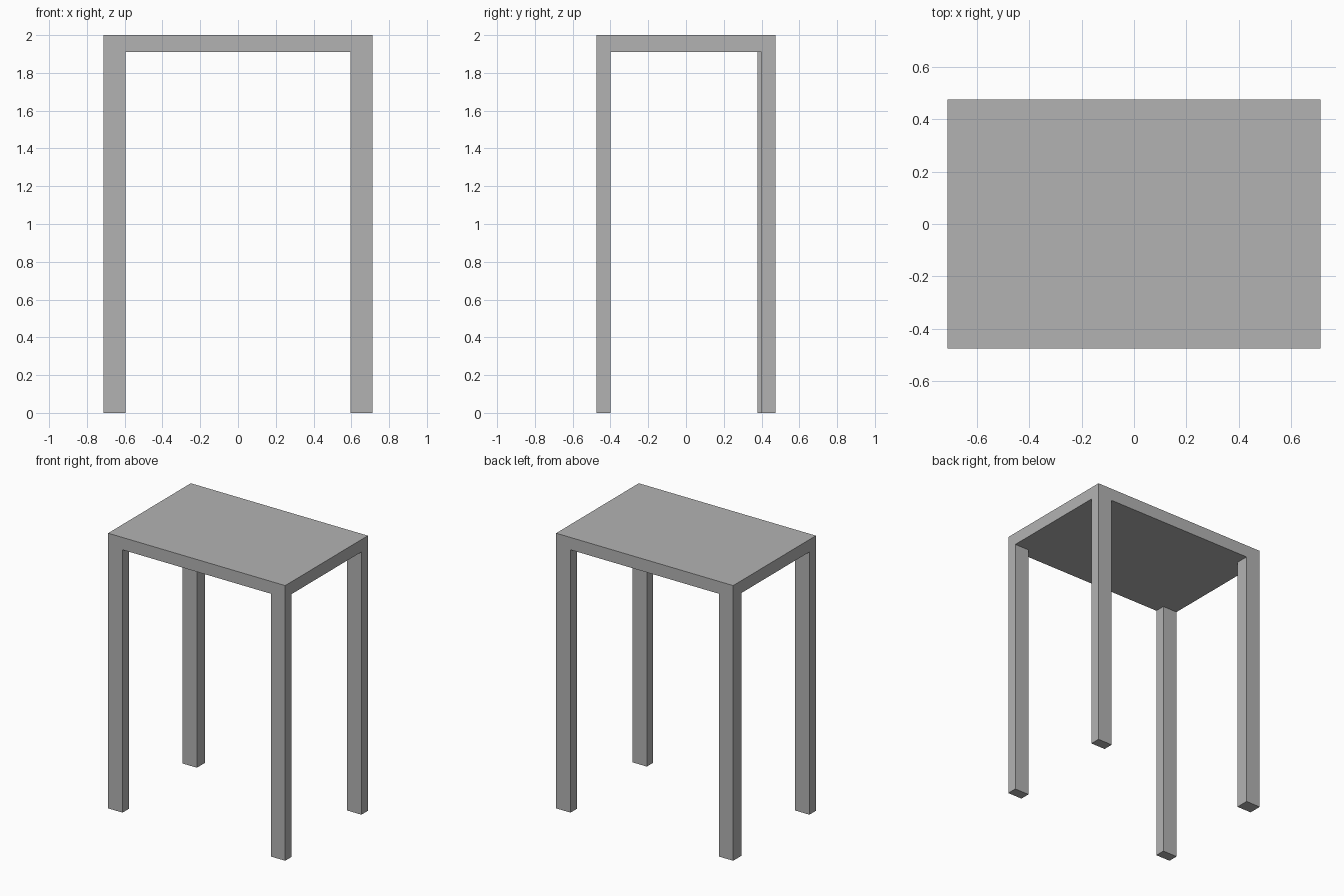
import bpy

# Remove the default cube
cube = bpy.data.objects.get("Cube")
if cube:
    bpy.data.objects.remove(cube, do_unlink=True)

# Overall dimensions
HALF_X, HALF_Y, HEIGHT = 0.712, 0.475, 2.0
UNDERSIDE = 1.91
LEG_X, LEG_Y, DEEP_LEG_Y = 0.116, 0.074, 0.096

grey = bpy.data.materials.new("plain grey")
grey.use_nodes = True
colour = (0.45, 0.45, 0.45, 1)
grey.diffuse_color = colour
grey.node_tree.nodes["Principled BSDF"].inputs["Base Color"].default_value = colour


def box(name, low, high):
    """Add a flat-shaded box spanning two opposite corners."""
    bpy.ops.mesh.primitive_cube_add(
        size=1, location=[(a + b) / 2 for a, b in zip(low, high)])
    obj = bpy.context.object
    obj.name = name
    obj.scale = [b - a for a, b in zip(low, high)]
    bpy.ops.object.transform_apply(location=False, rotation=False, scale=True)
    obj.data.materials.append(grey)
    return obj


# Table top
box("table_top", (-HALF_X, -HALF_Y, UNDERSIDE), (HALF_X, HALF_Y, HEIGHT))

# Four corner legs, flush with the top; the back right one is deeper
for side, sx in (("left", 1), ("right", -1)):
    for end, sy in (("front", -1), ("back", 1)):
        depth = DEEP_LEG_Y if (side, end) == ("right", "back") else LEG_Y
        xs = sorted((sx * HALF_X, sx * (HALF_X - LEG_X)))
        ys = sorted((sy * HALF_Y, sy * (HALF_Y - depth)))
        box(f"{end}_{side}_leg", (xs[0], ys[0], 0), (xs[1], ys[1], UNDERSIDE))
